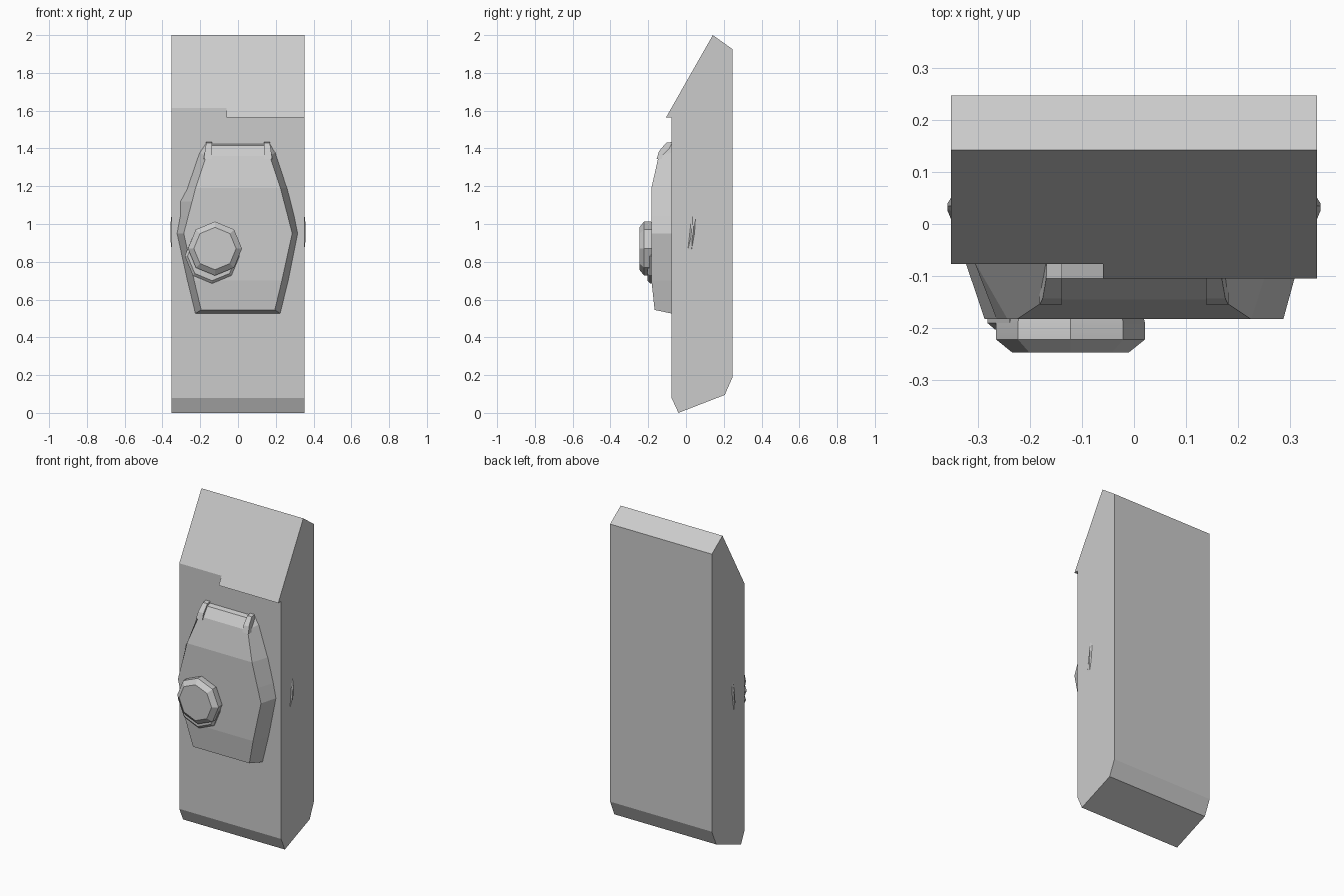
import bpy, bmesh
from math import sin, cos, tau

if "Cube" in bpy.data.objects:
    bpy.data.objects.remove(bpy.data.objects["Cube"])


def make(name, verts, faces, smooth=False):
    me = bpy.data.meshes.new(name)
    me.from_pydata(verts, [], faces)
    bm = bmesh.new()
    bm.from_mesh(me)
    bmesh.ops.recalc_face_normals(bm, faces=bm.faces)
    bm.to_mesh(me)
    bm.free()
    ob = bpy.data.objects.new(name, me)
    bpy.context.collection.objects.link(ob)
    if smooth:
        bpy.ops.object.select_all(action='DESELECT')
        ob.select_set(True)
        bpy.context.view_layer.objects.active = ob
        bpy.ops.object.shade_smooth_by_angle(angle=0.5)
    return ob


def loft(name, rings, smooth=False):
    """Join rings of equal point count and cap both ends."""
    n = len(rings[0])
    verts = [p for r in rings for p in r]
    faces = [(k * n + i, k * n + (i + 1) % n, (k + 1) * n + (i + 1) % n, (k + 1) * n + i)
             for k in range(len(rings) - 1) for i in range(n)]
    faces += [tuple(range(n)), tuple(range(len(verts) - n, len(verts)))]
    return make(name, verts, faces, smooth)


def extrude_x(name, profile, x0, x1):
    return loft(name, [[(x, y, z) for y, z in profile] for x in (x0, x1)])


def octagon(cx, cz, r, y):
    return [(cx + r * cos(i * tau / 8), y, cz + r * sin(i * tau / 8)) for i in range(8)]


# Main slab with slanted top and chamfered foot
extrude_x("body", [(-0.04, 0), (0.205, 0.095), (0.247, 0.19), (0.247, 1.925),
                   (0.142, 2.0), (-0.077, 1.615), (-0.077, 0.08)], -0.352, 0.352)

# Overhanging lip on the right of the slanted top
extrude_x("top_lip", [(-0.06, 1.645), (-0.077, 1.615), (-0.105, 1.565), (-0.06, 1.565)],
          -0.06, 0.352)

# Front housing: rows of (z outer, z front, y front, half width front, left outer, right outer)
rows = [
    (1.425, 1.415, -0.105, 0.15, 0.175, 0.175),
    (1.38, 1.36, -0.145, 0.168, 0.205, 0.20),
    (1.19, 1.19, -0.183, 0.225, 0.27, 0.262),
    (1.12, 1.12, -0.183, 0.243, 0.308, 0.28),
    (1.04, 1.04, -0.183, 0.264, 0.308, 0.30),
    (0.95, 0.95, -0.183, 0.287, 0.325, 0.318),
    (0.70, 0.70, -0.183, 0.232, 0.27, 0.268),
    (0.525, 0.545, -0.166, 0.195, 0.228, 0.225),
]
loft("front_housing", [[(-l, -0.07, zo), (-w, y, zf), (w, y, zf), (r, -0.07, zo)]
                       for zo, zf, y, w, l, r in rows])

# Raised lugs either side of the housing's top strip
for s, side in ((-1, "left"), (1, "right")):
    prof = [(-0.07, 1.435), (-0.105, 1.43), (-0.143, 1.385), (-0.155, 1.345), (-0.07, 1.345)]
    lug = extrude_x("lug_" + side, prof, s * 0.138, s * 0.168)
    for v in lug.data.vertices:
        if abs(v.co.x) > 0.15:
            v.co.x += s * (1.435 - v.co.z) * 0.15

# Octagonal dial and its offset base
loft("dial_base", [octagon(-0.137, 0.83, r, y) for r, y in ((0.145, -0.16), (0.145, -0.19), (0.13, -0.203))])
loft("dial", [octagon(-0.122, 0.87, r, y)
              for r, y in ((0.138, -0.17), (0.143, -0.19), (0.143, -0.222), (0.112, -0.247))], True)

# Slim bosses on both sides
for s, side in ((-1, "left"), (1, "right")):
    rim = [(0.01, 0.865), (0.03, 0.865), (0.045, 0.95), (0.05, 1.03), (0.035, 1.05), (0.025, 1.0)]
    cy, cz = 0.034, 0.96
    loft("side_boss_" + side, [[(s * x, cy + (y - cy) * k, cz + (z - cz) * k) for y, z in rim]
                               for x, k in ((0.345, 1.0), (0.352, 1.0), (0.358, 0.4))])
